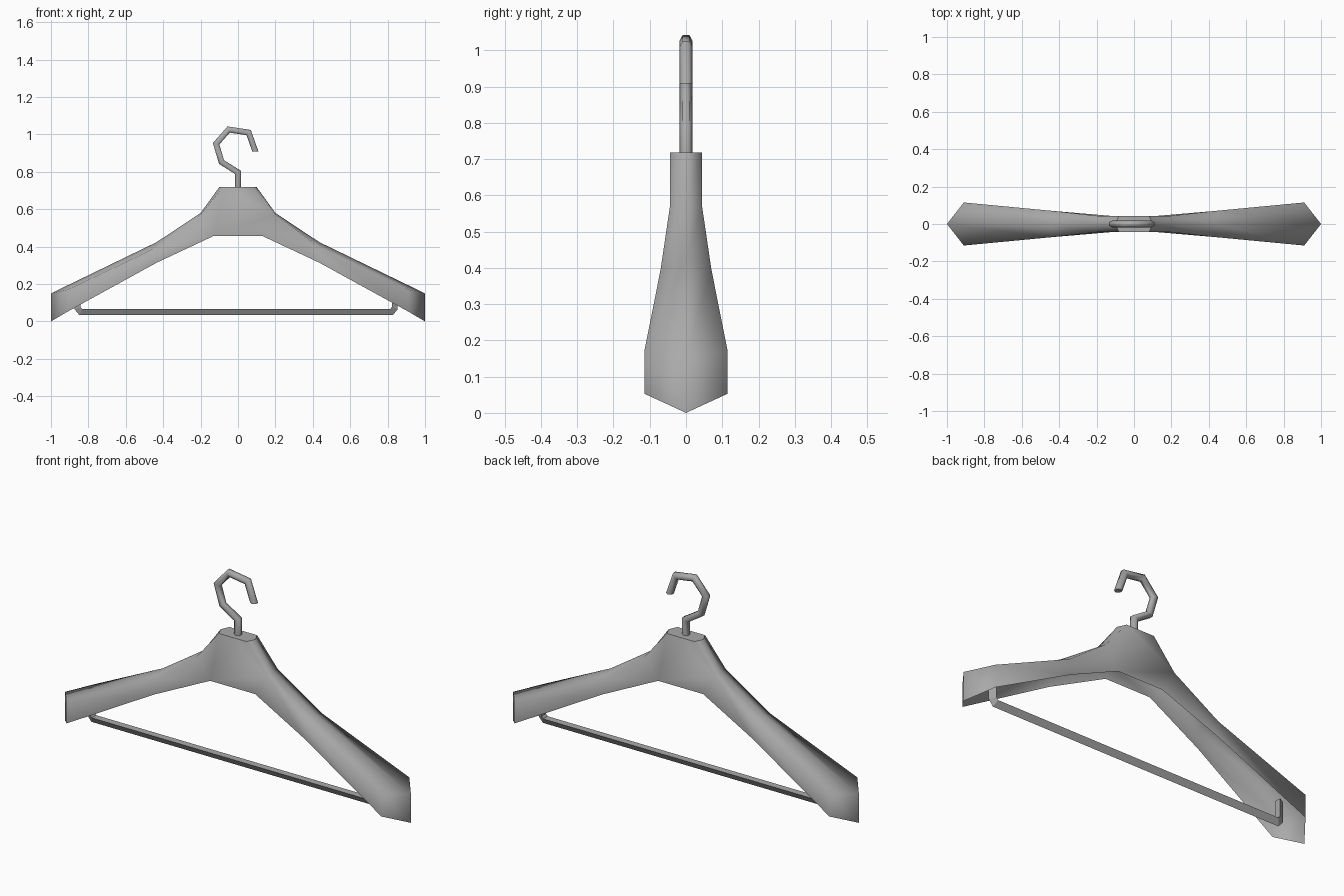
import bpy
import bmesh
from math import cos, sin, pi
from mathutils import Vector

cube = bpy.data.objects.get("Cube")
if cube:
    bpy.data.objects.remove(cube, do_unlink=True)

GREY = (0.4, 0.4, 0.4, 1)
grey = bpy.data.materials.new("plain grey")
grey.use_nodes = True
grey.diffuse_color = GREY
grey.node_tree.nodes["Principled BSDF"].inputs["Base Color"].default_value = GREY


def finish(bm, name, smooth):
    for f in bm.faces:
        f.smooth = smooth
    mesh = bpy.data.meshes.new(name)
    bm.to_mesh(mesh)
    bm.free()
    mesh.materials.append(grey)
    obj = bpy.data.objects.new(name, mesh)
    bpy.context.collection.objects.link(obj)


def tube(name, path, radius, sides, phase, smooth):
    """Mitred tube along (x, z) points in the plane y = 0, ends cut level."""
    pts = [Vector((x, 0, z)) for x, z in path]
    last = len(pts) - 1
    bm = bmesh.new()
    rings = []
    for i, p in enumerate(pts):
        before = (p - pts[max(i - 1, 0)]).normalized()
        after = (pts[min(i + 1, last)] - p).normalized()
        tangent = before + after
        if i in (0, last):
            tangent.x = 0
        tangent.normalize()
        across = Vector((tangent.z, 0, -tangent.x))
        stretch = 1 / tangent.dot(after if i < last else before)
        ring = []
        for k in range(sides):
            a = phase + 2 * pi * k / sides
            offset = across * sin(a) * stretch + Vector((0, cos(a), 0))
            ring.append(bm.verts.new(p + offset * radius))
        rings.append(ring)
    for a, b in zip(rings, rings[1:]):
        for k in range(sides):
            n = (k + 1) % sides
            bm.faces.new((a[k], a[n], b[n], b[k]))
    for ring in (rings[0], rings[-1]):
        for e in bm.faces.new(ring).edges:
            e.smooth = False
    bmesh.ops.recalc_face_normals(bm, faces=bm.faces)
    finish(bm, name, smooth)


# Body: hollow shell, open underneath, repeated in four quadrants
ridge = [(1, 0, .15), (.435, 0, .424), (.2, 0, .58), (.1, 0, .718), (0, 0, .718)]
shoulder = [(.91, .115, .17), (.435, .07, .396), (.2, .044, .572),
            (.08, .044, .718), (0, .044, .718)]
hem = [(.91, .115, .053), (.435, .07, .314), (.13, .044, .457), (0, .044, .457)]
tip = (1, 0, 0)

patches = [(ridge[0], shoulder[0], hem[0], tip),
           (shoulder[2], shoulder[3], shoulder[4], hem[3], hem[2])]
for upper, lower, count in ((ridge, shoulder, 4), (shoulder, hem, 2)):
    for i in range(count):
        patches.append((upper[i], upper[i + 1], lower[i + 1], lower[i]))

bm = bmesh.new()
for sx in (1, -1):
    for sy in (1, -1):
        for patch in patches:
            points = patch if sx * sy > 0 else patch[::-1]
            bm.faces.new([bm.verts.new((x * sx, y * sy, z)) for x, y, z in points])
bmesh.ops.remove_doubles(bm, verts=bm.verts, dist=0.0001)

# Join the neck halves into single flat faces
seam = [e for e in bm.edges if all(abs(v.co.x) < .001 for v in e.verts)]
bmesh.ops.dissolve_edges(bm, edges=seam, use_verts=True)
bmesh.ops.recalc_face_normals(bm, faces=bm.faces)

# Crisp rim around the flat neck cap
for f in bm.faces:
    if all(v.co.z > .71 for v in f.verts):
        for e in f.edges:
            if len({round(g.normal.z, 1) for g in e.link_faces}) > 1:
                e.smooth = False
finish(bm, "hanger_body", True)

# Hook
tube("hook", [(0, .70), (0, .797), (-.088, .852), (-.117, .95), (-.05, 1.026),
              (.057, 1.01), (.093, .908)], .018, 6, 0, True)

# Three-sided trouser bar with upturned ends reaching into the arms
half_bar = [(.843, .17), (.843, .073), (.828, .055)]
bar = half_bar + [(-x, z) for x, z in reversed(half_bar)]
tube("trouser_bar", [(x - .01, z) for x, z in bar], .021, 3, -pi / 2, False)
